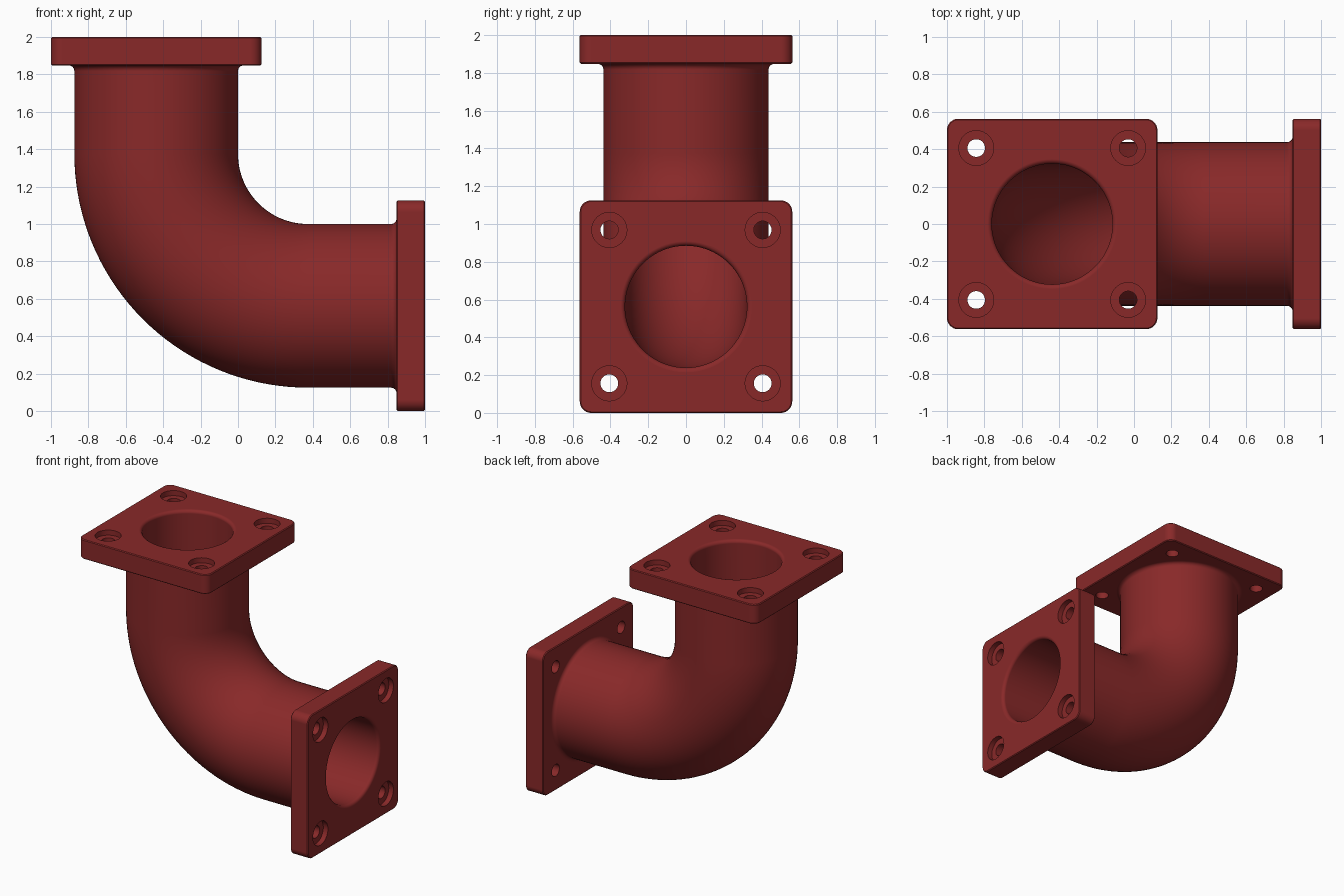
import bpy, bmesh, math
from mathutils import Matrix, Vector

if "Cube" in bpy.data.objects:
    bpy.data.objects.remove(bpy.data.objects["Cube"])

T, Rot = Matrix.Translation, Matrix.Rotation
BEND = 0.8125            # centreline bend radius
END = 0.625              # straight run from the bend to each flange face
PIPE_R, BORE_R = 0.4375, 0.3225
THICK, HALF = 0.152, 0.5625


def frame(deg, h=0.0):
    """Path frame: bend angle, then distance along the local z axis."""
    return (T((0.375, 0, 1.375)) @ Rot(math.radians(-deg), 4, 'Y')
            @ T((-BEND, 0, h)))


def circle(r, n):
    return [Vector((r * math.cos(2 * math.pi * i / n),
                    r * math.sin(2 * math.pi * i / n), 0)) for i in range(n)]


def rounded_square(half, r, steps=8):
    pts = []
    for k, (sx, sy) in enumerate(((1, 1), (-1, 1), (-1, -1), (1, -1))):
        for i in range(steps + 1):
            a = math.radians(90 * (k + i / steps))
            pts.append(Vector((sx * (half - r) + r * math.cos(a),
                               sy * (half - r) + r * math.sin(a), 0)))
    return pts


def loft(bm, rings):
    """Closed solid through (matrix, points) rings."""
    loops = [[bm.verts.new(m @ p) for p in pts] for m, pts in rings]
    for a, b in zip(loops, loops[1:]):
        for i in range(len(a)):
            j = (i + 1) % len(a)
            bm.faces.new((a[i], a[j], b[j], b[i]))
    bm.faces.new(loops[0][::-1])
    bm.faces.new(loops[-1])


def elbow(bm, r, flare, face):
    """Swept elbow whose ends flare outwards with a quarter round at `face`."""
    ends = [(face + 0.05, r + flare)]
    for i in range(6, -1, -1):
        t = math.radians(15 * i)
        ends.append((face - flare + flare * math.sin(t),
                     r + flare * (1 - math.cos(t))))
    rings = [(frame(0, h), circle(q, 80)) for h, q in ends]
    rings += [(frame(90 * i / 36), circle(r, 80)) for i in range(37)]
    rings += [(frame(90, -h), circle(q, 80)) for h, q in reversed(ends)]
    loft(bm, rings)


def make(name, build):
    bm = bmesh.new()
    build(bm)
    bmesh.ops.recalc_face_normals(bm, faces=bm.faces)
    me = bpy.data.meshes.new(name)
    bm.to_mesh(me)
    bm.free()
    ob = bpy.data.objects.new(name, me)
    bpy.context.collection.objects.link(ob)
    return ob


# Outward-facing frames at the centre of each flange face
FACES = [frame(0, END), frame(90, -END) @ Rot(math.pi, 4, 'X')]


def flange(m):
    c = 0.006
    return lambda bm: loft(bm, [(m @ T((0, 0, z)), rounded_square(HALF - i, 0.06 - i))
                                for z, i in ((0, c), (-c, 0), (c - THICK, 0), (-THICK, c))])


def cutters(bm):
    elbow(bm, BORE_R, 0.025, END)
    # counterbored bolt holes
    for m in FACES:
        for x in (-0.406, 0.406):
            for y in (-0.406, 0.406):
                loft(bm, [(m @ T((x, y, z)), circle(r, 40)) for z, r in
                          ((0.05, 0.093), (-0.04, 0.093), (-0.04, 0.047), (-0.2, 0.047))])


body = make("pipe_elbow", lambda bm: elbow(bm, PIPE_R, 0.03, END - THICK))
tools = [(make("top_flange", flange(FACES[0])), 'UNION'),
         (make("side_flange", flange(FACES[1])), 'UNION'),
         (make("bore_and_bolt_holes", cutters), 'DIFFERENCE')]

# Join the flanges, then cut the bore and bolt holes
bpy.context.view_layer.objects.active = body
for tool, op in tools:
    tool.hide_render = True
    mod = body.modifiers.new(op, 'BOOLEAN')
    mod.operation, mod.solver, mod.object = op, 'EXACT', tool
    bpy.ops.object.modifier_apply(modifier=mod.name)
    bpy.data.objects.remove(tool)

# Dark red finish, smooth with crisp edges
mat = bpy.data.materials.new("dark_red")
mat.diffuse_color = (0.25, 0.022, 0.022, 1)
mat.use_nodes = True
mat.node_tree.nodes["Principled BSDF"].inputs["Base Color"].default_value = mat.diffuse_color
body.data.materials.clear()
body.data.materials.append(mat)
bpy.ops.object.select_all(action='DESELECT')
body.select_set(True)
bpy.ops.object.shade_smooth_by_angle(angle=math.radians(30))
wn = body.modifiers.new("flat_faces", 'WEIGHTED_NORMAL')
wn.keep_sharp = True
